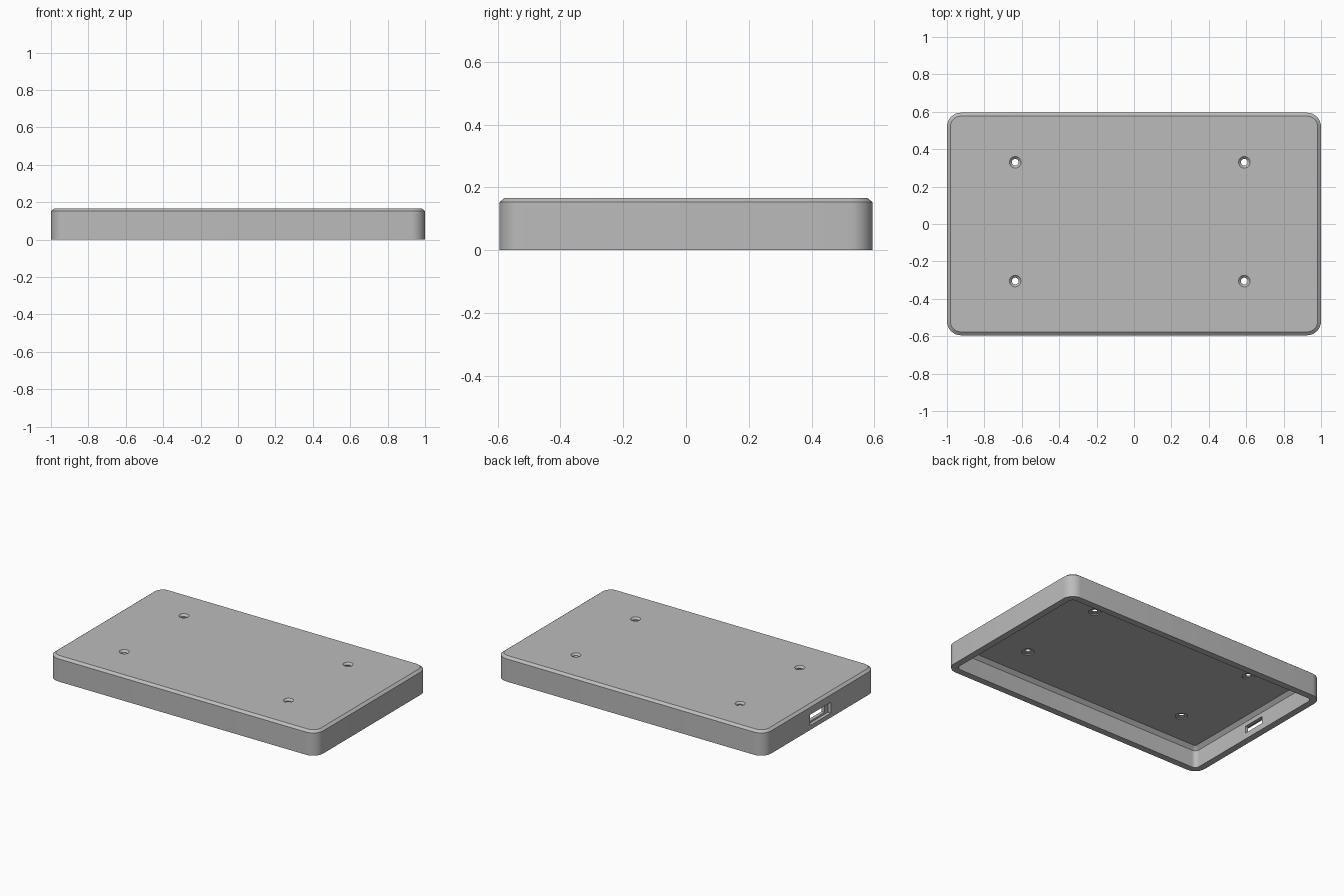
import bpy, bmesh, math

cube = bpy.data.objects.get("Cube")
if cube:
    bpy.data.objects.remove(cube, do_unlink=True)

HX, HY, H = 1.0, 0.595, 0.167      # outer half sizes and height
WALL, RADIUS = 0.045, 0.075        # wall thickness, corner radius

grey = bpy.data.materials.new("light_grey")
grey.use_nodes = True
grey.diffuse_color = (0.5, 0.5, 0.5, 1)
bsdf = next(n for n in grey.node_tree.nodes if n.type == "BSDF_PRINCIPLED")
bsdf.inputs["Base Color"].default_value = (0.5, 0.5, 0.5, 1)
bsdf.inputs["Roughness"].default_value = 0.6


def rounded_ring(inset, z, segments=8):
    """Points of a rounded rectangle, inset from the outer outline."""
    r = max(RADIUS - inset, 0.01)
    points = []
    for i, (sx, sy) in enumerate([(1, 1), (-1, 1), (-1, -1), (1, -1)]):
        cx, cy = sx * (HX - inset - r), sy * (HY - inset - r)
        for k in range(segments + 1):
            a = math.pi / 2 * (i + k / segments)
            points.append((cx + r * math.cos(a), cy + r * math.sin(a), z))
    return points


def circle_ring(x, y, r, z, sides=32):
    angles = [math.tau * k / sides for k in range(sides)]
    return [(x + r * math.cos(a), y + r * math.sin(a), z) for a in angles]


def loft(name, rings):
    """Join a stack of matching rings into a closed solid."""
    bm = bmesh.new()
    loops = [[bm.verts.new(p) for p in ring] for ring in rings]
    n = len(loops[0])
    for a, b in zip(loops, loops[1:]):
        for i in range(n):
            j = (i + 1) % n
            bm.faces.new((a[i], a[j], b[j], b[i]))
    bm.faces.new(loops[0])
    bm.faces.new(loops[-1])
    bmesh.ops.recalc_face_normals(bm, faces=bm.faces)
    mesh = bpy.data.meshes.new(name)
    bm.to_mesh(mesh)
    bm.free()
    mesh.materials.append(grey)
    obj = bpy.data.objects.new(name, mesh)
    bpy.context.collection.objects.link(obj)
    return obj


def box_cutter(name, x0, x1, y0, y1, z0, z1):
    corners = [(x0, y0), (x1, y0), (x1, y1), (x0, y1)]
    return loft(name, [[(x, y, z) for x, y in corners] for z in (z0, z1)])


# Open-bottomed shell: up the outside, over the top, then down into the cavity
cover = loft("cover_shell", [
    rounded_ring(WALL + 0.023, 0.141),
    rounded_ring(WALL, 0.118),
    rounded_ring(WALL, 0),
    rounded_ring(0, 0),
    rounded_ring(0, H - 0.014),
    rounded_ring(0.018, H),
])

# Countersunk screw holes with a shallow seat underneath
hole_profile = [(0.038, 0.1), (0.038, 0.148), (0.018, 0.148),
                (0.018, 0.155), (0.031, H), (0.031, 0.2)]
cutters = [loft("hole_cutter", [circle_ring(x, y, r, z) for r, z in hole_profile])
           for x in (-0.635, 0.59) for y in (-0.305, 0.33)]

# Connector port in the end wall: outer recess and through slot
cutters.append(box_cutter("port_recess_cutter", -1.1, -0.978, -0.115, 0.105, 0.03, 0.103))
cutters.append(box_cutter("port_slot_cutter", -1.1, -0.9, -0.08, 0.08, 0.042, 0.09))

bpy.ops.object.select_all(action="DESELECT")
cover.select_set(True)
bpy.context.view_layer.objects.active = cover
for cutter in cutters:
    mod = cover.modifiers.new("cut", "BOOLEAN")
    mod.operation, mod.solver, mod.object = "DIFFERENCE", "EXACT", cutter
    bpy.ops.object.modifier_apply(modifier=mod.name)
    bpy.data.objects.remove(cutter, do_unlink=True)

bpy.ops.object.shade_smooth_by_angle(angle=math.radians(25))
